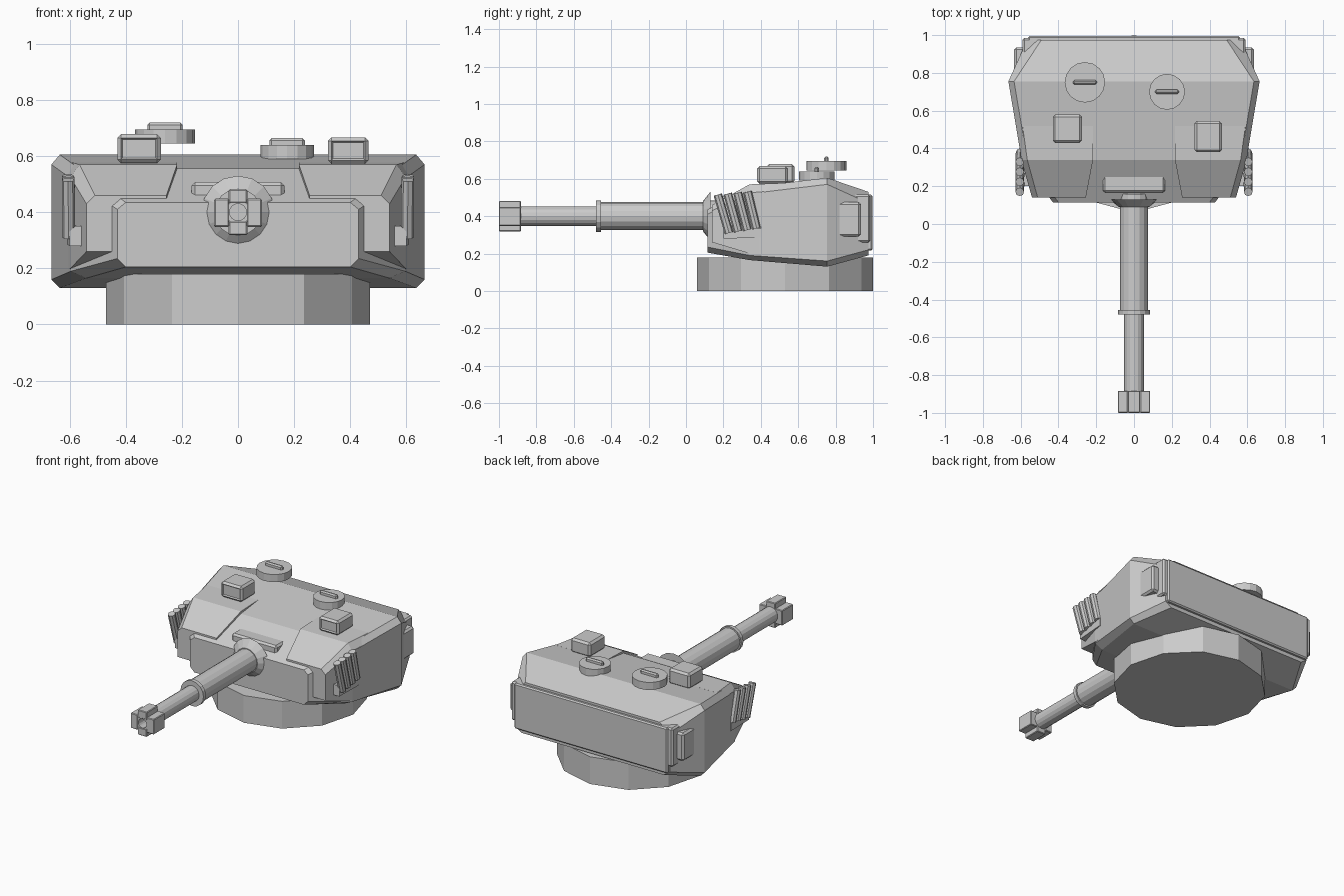
import bpy, bmesh, math
from mathutils import Matrix, Vector

if "Cube" in bpy.data.objects:
    bpy.data.objects.remove(bpy.data.objects["Cube"])


def finish(name, bm, mirror=False):
    bmesh.ops.recalc_face_normals(bm, faces=bm.faces)
    me = bpy.data.meshes.new(name)
    bm.to_mesh(me)
    bm.free()
    ob = bpy.data.objects.new(name, me)
    bpy.context.collection.objects.link(ob)
    if mirror:
        ob.modifiers.new("Mirror", "MIRROR")
    return ob


def loft(name, sections, mirror=False):
    """Closed (x, z) outlines at successive y, joined by faces and capped."""
    bm = bmesh.new()
    rings = [[bm.verts.new((x, y, z)) for x, z in pts] for y, pts in sections]
    n = len(rings[0])
    for a, b in zip(rings, rings[1:]):
        for i in range(n):
            j = (i + 1) % n
            bm.faces.new((a[i], a[j], b[j], b[i]))
    bm.faces.new(rings[0])
    bm.faces.new(rings[-1])
    return finish(name, bm, mirror)


def box(name, x, y, z, bevel=0.0, mirror=False, inset=False):
    bm = bmesh.new()
    size = Vector((x[1] - x[0], y[1] - y[0], z[1] - z[0]))
    mid = Vector((x[0] + x[1], y[0] + y[1], z[0] + z[1])) / 2
    bmesh.ops.create_cube(bm, size=1, matrix=Matrix.Translation(mid) @ Matrix.Diagonal((*size, 1)))
    if bevel:
        bmesh.ops.bevel(bm, geom=bm.edges[:], offset=bevel, segments=1, affect='EDGES')
    if inset:
        # recessed glass on the front
        bm.normal_update()
        front = min(bm.faces, key=lambda f: f.calc_center_median().y)
        bmesh.ops.inset_region(bm, faces=[front], thickness=0.008, depth=0)
        bmesh.ops.translate(bm, verts=front.verts[:], vec=(0, 0.008, 0))
    return finish(name, bm, mirror)


def cylinder(name, a, b, r, sides, mirror=False, r2=None):
    a, b = Vector(a), Vector(b)
    d = b - a
    bm = bmesh.new()
    bmesh.ops.create_cone(bm, cap_ends=True, segments=sides, radius1=r, radius2=r if r2 is None else r2,
                          depth=d.length,
                          matrix=Matrix.Translation((a + b) / 2) @ d.to_track_quat('Z', 'Y').to_matrix().to_4x4())
    return finish(name, bm, mirror)


def full(half):
    return half + [(-x, z) for x, z in reversed(half)]


# Turret ring
cylinder("turret_ring", (0, 0.53, 0), (0, 0.53, 0.18), 0.47, 12)

# Main turret shell
loft("turret_shell", [
    (0.115, full([(0.40, 0.205), (0.43, 0.235), (0.43, 0.41), (0.40, 0.435)])),
    (0.34, full([(0.54, 0.165), (0.595, 0.19), (0.595, 0.52), (0.565, 0.555)])),
    (0.755, full([(0.635, 0.13), (0.665, 0.16), (0.665, 0.57), (0.635, 0.605)])),
    (0.975, full([(0.52, 0.19), (0.565, 0.22), (0.565, 0.47), (0.49, 0.53)])),
])

# Cheek armour blocks either side of the gun


def cheek(xin, xout, zb, zu, xr, zt):
    return [(xin, zb), (xout, zb), (xout, zu), (xr, zt), (xin, zt)]


loft("cheek_armour", [
    (0.14, cheek(0.255, 0.54, 0.26, 0.43, 0.51, 0.46)),
    (0.34, cheek(0.217, 0.597, 0.20, 0.525, 0.565, 0.57)),
    (0.52, cheek(0.217, 0.62, 0.18, 0.54, 0.59, 0.577)),
], mirror=True)

# Rear plate and stowage boxes
box("rear_plate", (-0.56, 0.56), (0.95, 0.996), (0.215, 0.515), 0.008)
box("rear_side_plate", (0.49, 0.59), (0.88, 0.985), (0.26, 0.515), 0.01, mirror=True)
box("rear_side_box", (0.54, 0.635), (0.79, 0.935), (0.29, 0.475), 0.012, mirror=True)

# Gun: stepped barrel turned about the y axis, with collars and a hollow muzzle
profile = [(0.16, 0), (0.16, 0.083), (0.095, 0.083), (0.095, 0.075), (-0.455, 0.075), (-0.455, 0.084),
           (-0.48, 0.084), (-0.48, 0.052), (-0.90, 0.052), (-0.90, 0.044), (-0.998, 0.044),
           (-0.998, 0.030), (-0.93, 0.030), (-0.93, 0)]
bm = bmesh.new()
path = [bm.verts.new((0, y, 0.40 + r)) for y, r in profile]
edges = [bm.edges.new(p) for p in zip(path, path[1:])]
bmesh.ops.spin(bm, geom=path + edges, cent=(0, 0, 0.40), axis=(0, 1, 0), angle=2 * math.pi, steps=16)
bmesh.ops.remove_doubles(bm, verts=bm.verts[:], dist=1e-4)
finish("gun_barrel", bm)
cylinder("gun_collar", (0, 0.13, 0.40), (0, 0.09, 0.40), 0.13, 16, r2=0.08)

# Muzzle brake: four arms around the bore
box("muzzle_side_arm", (0.032, 0.085), (-1, -0.883), (0.348, 0.448), 0.004, mirror=True)
for name, z in (("muzzle_top_arm", (0.432, 0.482)), ("muzzle_bottom_arm", (0.318, 0.368))):
    box(name, (-0.033, 0.033), (-1, -0.883), z, 0.004)

# Hood over the gun
box("gun_hood", (-0.165, 0.165), (0.165, 0.275), (0.445, 0.507), 0.012)

# Roof hatches with grab handles
for side, x, y, r, z in (("left", -0.26, 0.75, 0.107, 0.645), ("right", 0.175, 0.70, 0.095, 0.59)):
    cylinder(side + "_hatch", (x, y, z), (x, y, z + 0.05), r, 16)
    box(side + "_hatch_handle", (x - 0.063, x + 0.063), (y - 0.012, y + 0.012), (z + 0.04, z + 0.074), 0.008)

# Roof sights
box("left_sight", (-0.43, -0.275), (0.43, 0.58), (0.575, 0.678), 0.013, inset=True)
box("right_sight", (0.32, 0.465), (0.38, 0.545), (0.572, 0.667), 0.013, inset=True)

# Smoke launchers on each flank
for i in range(4):
    cylinder(f"smoke_tube_{i + 1}", (0.603, 0.23 + 0.049 * i, 0.31 + 0.008 * i),
             (0.605, 0.17 + 0.053 * i, 0.515 + 0.005 * i), 0.023, 8, mirror=True)
loft("smoke_bracket", [
    (0.20, [(0.53, 0.28), (0.60, 0.28), (0.60, 0.33), (0.58, 0.35), (0.53, 0.35)]),
    (0.40, [(0.55, 0.285), (0.61, 0.285), (0.61, 0.335), (0.60, 0.355), (0.55, 0.355)]),
], mirror=True)
